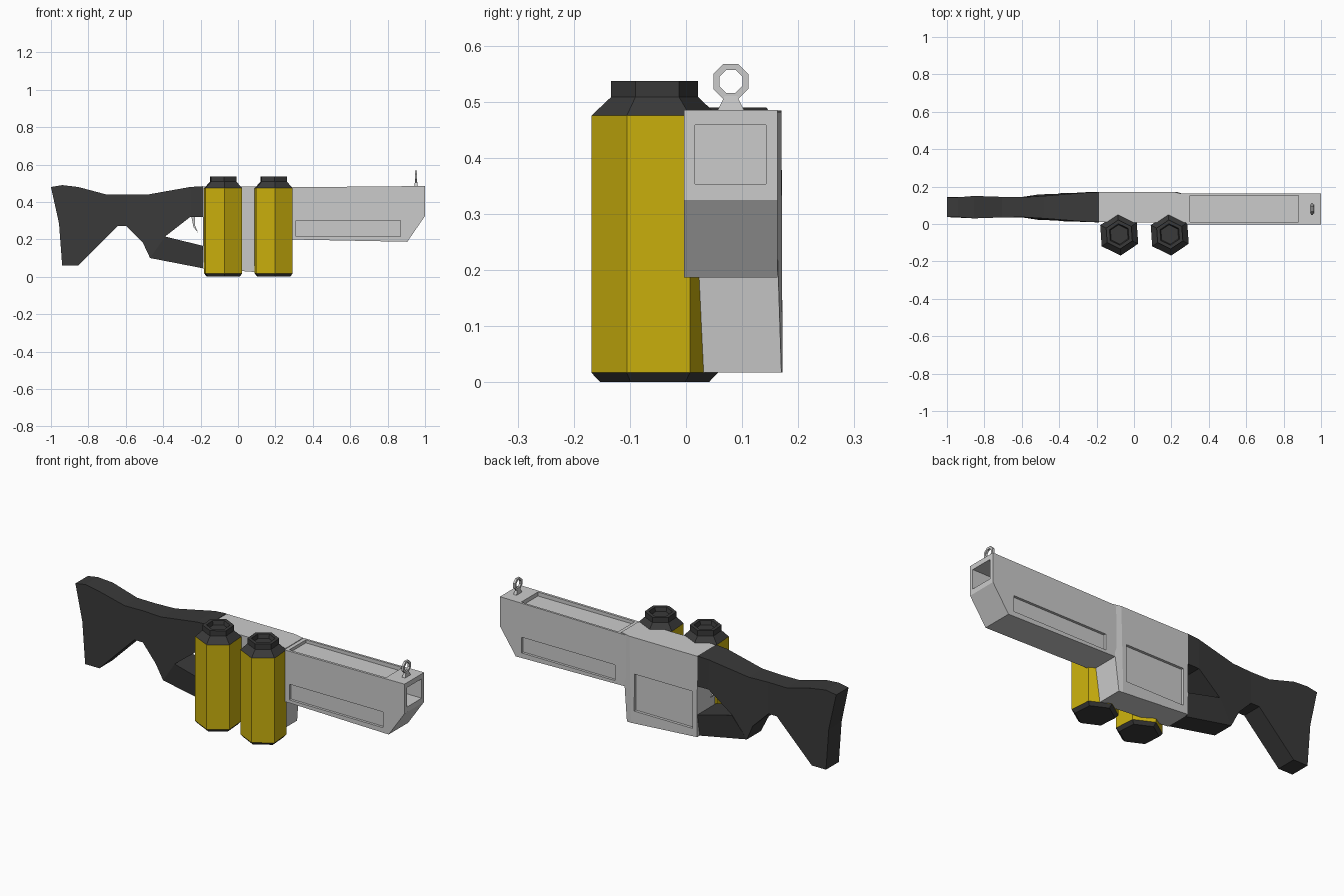
import bpy, bmesh, math
from mathutils import Matrix

cube = bpy.data.objects.get("Cube")
if cube:
    bpy.data.objects.remove(cube, do_unlink=True)


def material(name, rgb):
    m = bpy.data.materials.new(name)
    m.use_nodes = True
    m.diffuse_color = (*rgb, 1)
    m.node_tree.nodes["Principled BSDF"].inputs["Base Color"].default_value = (*rgb, 1)
    return m


GREY = material("light grey metal", (0.6, 0.6, 0.6))
DARK = material("dark grey", (0.042, 0.042, 0.042))
YELLOW = material("yellow", (0.6, 0.44, 0.004))
MID_Y = 0.09


def finish(name, bm, *mats):
    bmesh.ops.recalc_face_normals(bm, faces=bm.faces)
    me = bpy.data.meshes.new(name)
    bm.to_mesh(me)
    bm.free()
    for m in mats:
        me.materials.append(m)
    ob = bpy.data.objects.new(name, me)
    bpy.context.collection.objects.link(ob)
    return ob


def loft(name, rings, *mats, mat_rule=None):
    """Skin equal-length rings of points and cap both ends."""
    bm = bmesh.new()
    loops = [[bm.verts.new(p) for p in ring] for ring in rings]
    for i, (a, b) in enumerate(zip(loops, loops[1:])):
        for k in range(len(a)):
            j = (k + 1) % len(a)
            f = bm.faces.new((a[k], a[j], b[j], b[k]))
            f.material_index = mat_rule(i) if mat_rule else 0
    for end in (loops[0], loops[-1]):
        bm.faces.new(end).material_index = mat_rule(0) if mat_rule else 0
    return finish(name, bm, *mats)


def prism(name, profile, mat, mid=MID_Y):
    """Side profile of (x, z, half width), extruded both ways from the middle."""
    rings = [[(x, mid + s * w, z) for x, z, w in profile] for s in (-1, 1)]
    return loft(name, rings, mat)


def box(x, y, z):
    return loft("cutter", [[(a, y[0], z[0]), (a, y[1], z[0]), (a, y[1], z[1]),
                            (a, y[0], z[1])] for a in x], GREY)


def disc(name, radius, depth, centre, mat):
    """Eight-sided disc facing along x."""
    bm = bmesh.new()
    m = (Matrix.Translation(centre) @ Matrix.Rotation(math.pi / 2, 4, 'Y')
         @ Matrix.Rotation(math.pi / 8, 4, 'Z'))
    bmesh.ops.create_cone(bm, cap_ends=True, segments=8, radius1=radius,
                          radius2=radius, depth=depth, matrix=m)
    return finish(name, bm, mat)


def cut(ob, cutter):
    mod = ob.modifiers.new("cut", 'BOOLEAN')
    mod.operation, mod.solver, mod.object = 'DIFFERENCE', 'EXACT', cutter
    bpy.context.view_layer.objects.active = ob
    bpy.ops.object.modifier_apply(modifier=mod.name)
    bpy.data.objects.remove(cutter, do_unlink=True)


# Barrel housing with top, side and muzzle recesses
barrel = prism("barrel_housing", [(x, z, 0.0835) for x, z in (
    (0.24, 0.478), (1, 0.485), (1, 0.325), (0.905, 0.187), (0.24, 0.2))], GREY, mid=0.08)
cut(barrel, box((0.3, 0.88), (0.01, 0.152), (0.462, 0.6)))
for y in ((-0.1, 0.01), (0.15, 0.3)):
    cut(barrel, box((0.31, 0.87), y, (0.215, 0.3)))
cut(barrel, box((0.87, 1.1), (0.016, 0.143), (0.353, 0.458)))

# Receiver, tapering toward the barrel, with a recessed panel on its back side
def section(x_top, x_low, y_top, y_low, z_low):
    return [(x_low, y_low[0], z_low), (x_low, y_low[1], z_low),
            (x_top, y_top[1], 0.482), (x_top, y_top[0], 0.482)]

receiver = loft("receiver", [
    section(-0.187, -0.187, (0.01, 0.17), (0.025, 0.172), 0.045),
    section(0.22, 0.21, (0.008, 0.17), (0.025, 0.172), 0.017),
    section(0.28, 0.235, (0.008, 0.155), (0.025, 0.17), 0.017)], GREY)
cut(receiver, box((-0.16, 0.19), (0.157, 0.3), (0.085, 0.285)))

# Stock, wrist, neck and lower guard
prism("butt_stock", [
    (-1, 0.48, 0.053), (-0.957, 0.285, 0.055), (-0.94, 0.06, 0.055),
    (-0.855, 0.06, 0.055), (-0.645, 0.27, 0.055), (-0.595, 0.27, 0.055),
    (-0.595, 0.44, 0.053), (-0.705, 0.44, 0.055), (-0.855, 0.48, 0.06),
    (-0.94, 0.49, 0.053)], DARK)
prism("grip", [
    (-0.595, 0.27, 0.055), (-0.51, 0.185, 0.068), (-0.47, 0.1, 0.06),
    (-0.39, 0.215, 0.072), (-0.255, 0.32, 0.08), (-0.255, 0.48, 0.078),
    (-0.48, 0.44, 0.06), (-0.595, 0.44, 0.053)], DARK)
prism("neck", [(-0.255, 0.32, 0.08), (-0.187, 0.32, 0.081),
               (-0.187, 0.484, 0.08), (-0.255, 0.48, 0.078)], DARK)
prism("lower_guard", [(-0.47, 0.1, 0.06), (-0.187, 0.045, 0.06),
                      (-0.187, 0.165, 0.08), (-0.39, 0.215, 0.075)], DARK)

# Trigger
prism("trigger", [(x, z, 0.01) for x, z in (
    (-0.25, 0.325), (-0.23, 0.325), (-0.23, 0.275), (-0.213, 0.235),
    (-0.238, 0.265))], GREY)

# Front sight: ring on a small tapered post
SIGHT_X = 0.952
ring = disc("sight_ring", 0.034, 0.012, (SIGHT_X, 0.08, 0.536), GREY)
cut(ring, disc("cutter", 0.022, 0.1, (SIGHT_X, 0.08, 0.536), GREY))
loft("sight_post", [[(SIGHT_X + sx * hx, 0.08 + sy * hy, z) for sx, sy in
                     ((-1, -1), (1, -1), (1, 1), (-1, 1))]
                    for z, hx, hy in ((0.48, 0.01, 0.026), (0.51, 0.006, 0.011))], GREY)


# Two six-sided canisters with dark caps and a hollow top
CAN_PROFILE = [(0.097, 0), (0.113, 0.017), (0.113, 0.475), (0.078, 0.508),
               (0.078, 0.537), (0.058, 0.537), (0.052, 0.515)]
for side, cx in (("right", -0.079), ("left", 0.191)):
    rings = [[(cx + r * math.cos(a), -0.056 + r * math.sin(a), z)
              for a in (math.radians(34 + 60 * k) for k in range(6))]
             for r, z in CAN_PROFILE]
    loft(side + "_canister", rings, DARK, YELLOW, mat_rule=lambda i: int(i == 1))
